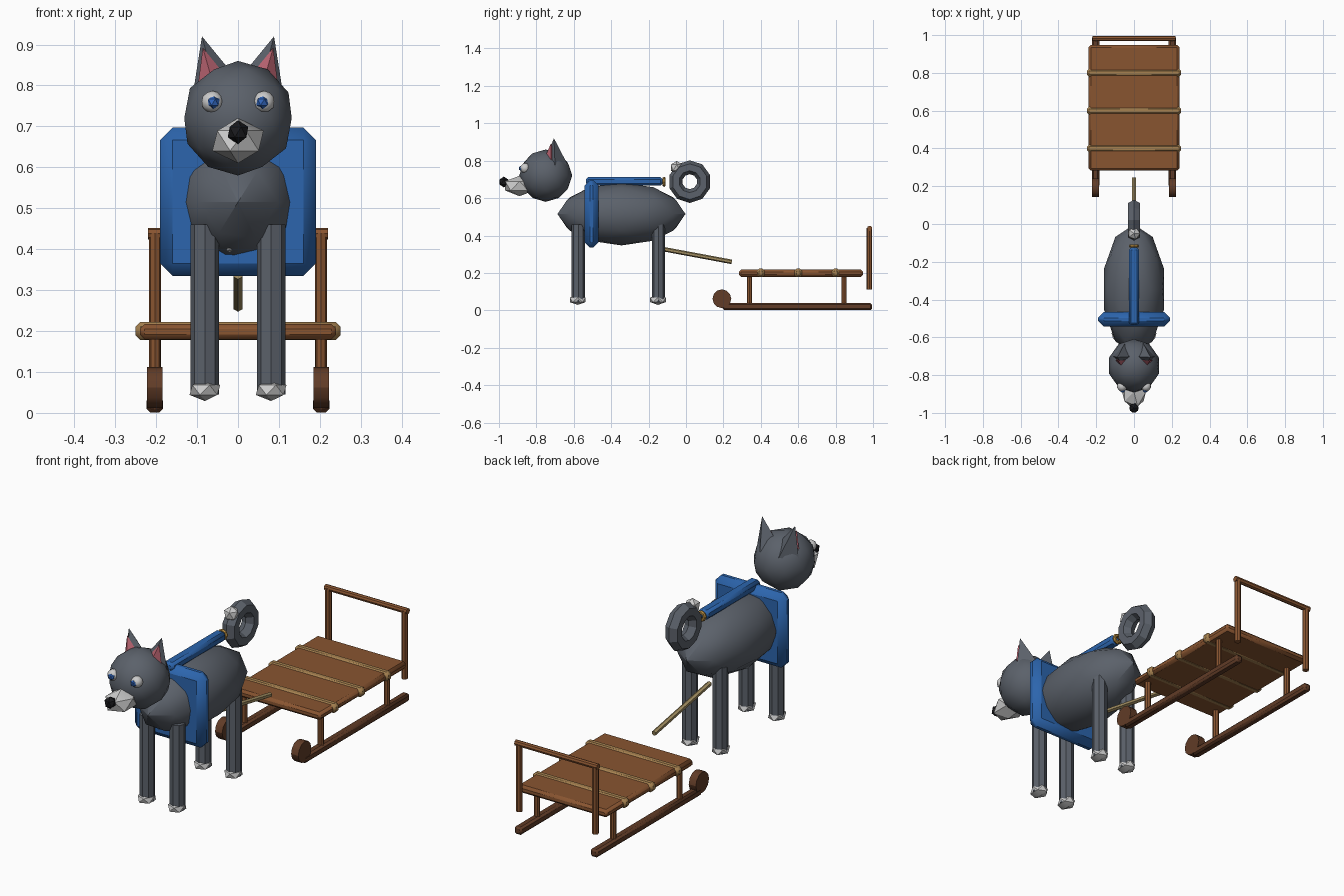
import bpy, math
from mathutils import Vector

if "Cube" in bpy.data.objects:
    bpy.data.objects.remove(bpy.data.objects["Cube"])


def mat(name, r, g, b):
    m = bpy.data.materials.new(name)
    m.diffuse_color = (r, g, b, 1)
    m.use_nodes = True
    m.node_tree.nodes["Principled BSDF"].inputs["Base Color"].default_value = m.diffuse_color
    return m


FUR = mat("fur", 0.105, 0.12, 0.145)
PALE = mat("pale_fur", 0.6, 0.6, 0.6)
BLACK = mat("black", 0.01, 0.01, 0.012)
PINK = mat("pink", 0.5, 0.13, 0.17)
EYE = mat("eye_blue", 0.03, 0.13, 0.5)
BLUE = mat("harness_blue", 0.025, 0.13, 0.42)
BRASS = mat("brass", 0.45, 0.25, 0.05)
WOOD = mat("wood", 0.25, 0.09, 0.03)
DARK = mat("dark_wood", 0.12, 0.045, 0.02)
TAN = mat("tan", 0.38, 0.22, 0.08)
ROPE = mat("rope", 0.36, 0.27, 0.12)


def finish(name, m):
    o = bpy.context.object
    o.name = name
    o.data.materials.append(m)
    bpy.ops.object.transform_apply(location=False, rotation=False, scale=True)
    bpy.ops.object.shade_smooth_by_angle(angle=math.radians(30))
    return o


def ball(name, m, loc, size, sub=1):
    bpy.ops.mesh.primitive_ico_sphere_add(subdivisions=sub, radius=1, location=loc)
    bpy.context.object.scale = size
    return finish(name, m)


def box(name, m, loc, size, bevel):
    bpy.ops.mesh.primitive_cube_add(size=1, location=loc)
    bpy.context.object.scale = size
    o = finish(name, m)
    b = o.modifiers.new("bevel", 'BEVEL')
    b.width, b.segments = bevel, 1
    return o


def rod(name, m, a, b, r, sides=8, r2=None):
    a, b = Vector(a), Vector(b)
    bpy.ops.mesh.primitive_cone_add(vertices=sides, radius1=r, radius2=r if r2 is None else r2,
                                    depth=(b - a).length, location=(a + b) / 2)
    o = bpy.context.object
    o.rotation_euler = Vector((0, 0, 1)).rotation_difference(b - a).to_euler()
    return finish(name, m)


def ring(name, m, loc, rot, major, minor, n, k):
    bpy.ops.mesh.primitive_torus_add(location=loc, rotation=rot, major_radius=major,
                                     minor_radius=minor, major_segments=n, minor_segments=k)
    return finish(name, m)


# Dog body and head
ball("body", FUR, (0, -0.345, 0.515), (0.168, 0.342, 0.168), 2)
ball("belly", PALE, (0, -0.36, 0.43), (0.09, 0.25, 0.075))
ball("head", FUR, (0, -0.75, 0.72), (0.138, 0.142, 0.14), 2)
ball("muzzle", PALE, (0, -0.89, 0.665), (0.07, 0.09, 0.055))
ball("nose", BLACK, (0, -0.974, 0.686), (0.028, 0.028, 0.029))

for s, side in ((-1, "left"), (1, "right")):
    # Eyes and ears
    ball(side + "_eye", PALE, (s * 0.063, -0.86, 0.76), (0.027,) * 3, 2)
    ball(side + "_pupil", EYE, (s * 0.06, -0.878, 0.759), (0.017,) * 3)
    rod(side + "_ear", FUR, (s * 0.05, -0.70, 0.78), (s * 0.088, -0.706, 0.92), 0.065, 4, 0)
    rod(side + "_inner_ear", PINK, (s * 0.054, -0.722, 0.78), (s * 0.086, -0.722, 0.892), 0.05, 4, 0)
    # Legs and paws
    for end, y in (("front", -0.576), ("hind", -0.147)):
        rod(f"{end}_{side}_leg", FUR, (s * 0.081, y, 0.045), (s * 0.081, y, 0.46), 0.035)
        ball(f"{end}_{side}_paw", PALE, (s * 0.081, y - 0.003, 0.056), (0.042, 0.05, 0.027))
    # Sled runners with curled fronts, posts and handle uprights
    x = s * 0.203
    box(side + "_runner", DARK, (x, 0.595, 0.02), (0.04, 0.8, 0.038), 0.009)
    rod(side + "_runner_curl", DARK, (x - 0.019, 0.192, 0.062), (x + 0.019, 0.192, 0.062), 0.05, 12)
    for end, y in (("front", 0.34), ("rear", 0.845)):
        rod(f"{end}_{side}_post", WOOD, (x, y, 0.03), (x, y, 0.19), 0.014)
    rod(side + "_handle_upright", WOOD, (x, 0.98, 0.112), (x, 0.98, 0.44), 0.015)

# Curled tail
ring("tail", FUR, (0, 0.02, 0.688), (0, math.pi / 2, 0), 0.077, 0.037, 10, 6)
ball("tail_tip", PALE, (0, -0.05, 0.763), (0.036,) * 3)

# Harness and tow rope
box("harness_collar", BLUE, (0, -0.505, 0.516), (0.38, 0.076, 0.362), 0.03)
box("harness_strap", BLUE, (0, -0.33, 0.689), (0.055, 0.41, 0.045), 0.012)
ring("harness_ring", BRASS, (0, -0.117, 0.687), (math.pi / 2, 0, 0), 0.018, 0.009, 8, 6)
rod("tow_rope", ROPE, (0, -0.18, 0.338), (0, 0.245, 0.259), 0.012, 6)

# Sled deck, slats and handlebar
box("deck", WOOD, (0, 0.615, 0.198), (0.48, 0.665, 0.038), 0.012)
for i in range(3):
    box(f"slat_{i + 1}", TAN, (0, 0.4 + 0.2 * i, 0.2), (0.5, 0.042, 0.045), 0.012)
rod("handlebar", WOOD, (-0.22, 0.982, 0.438), (0.22, 0.982, 0.438), 0.014)
